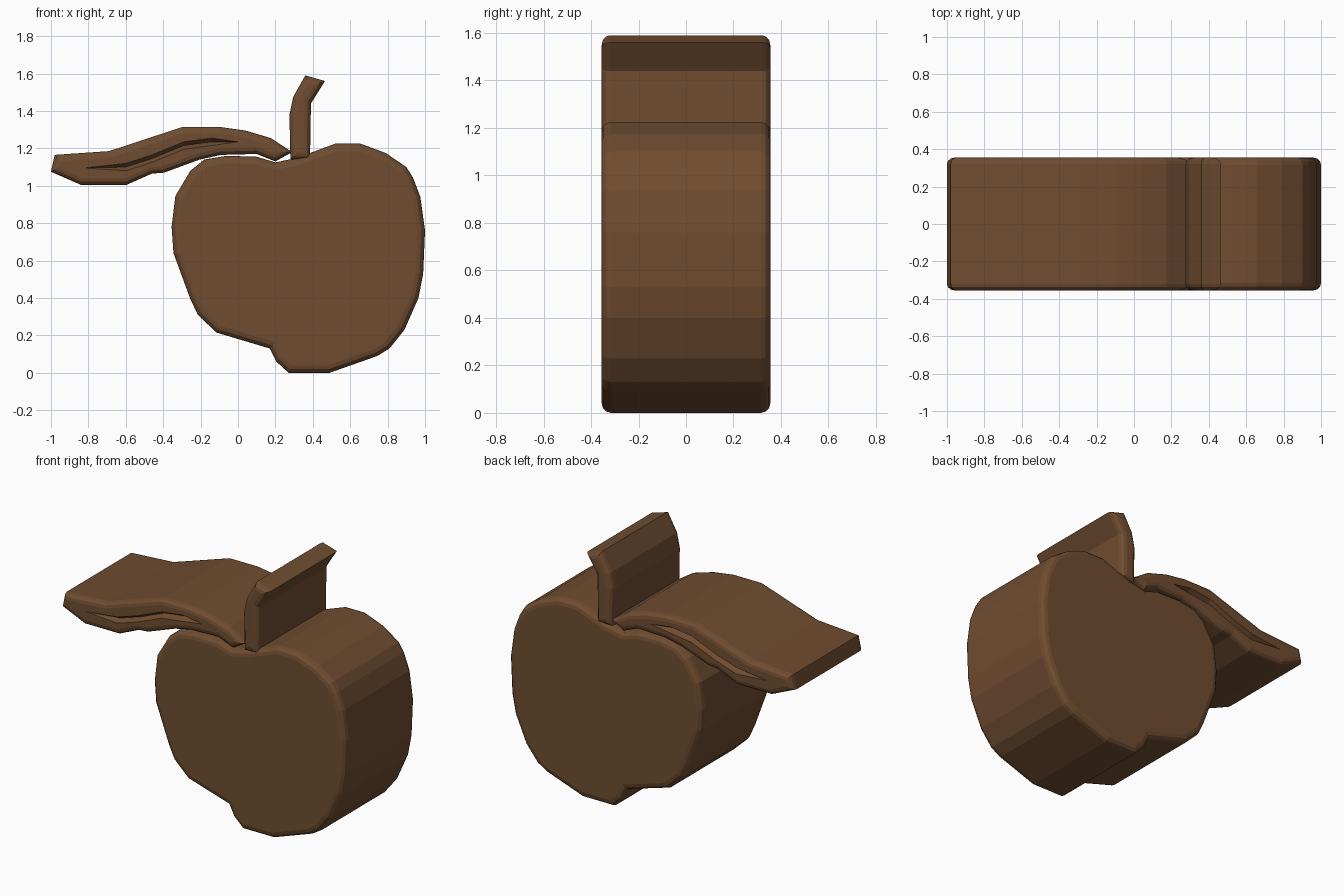
import bpy, bmesh, math
from mathutils import Vector

if "Cube" in bpy.data.objects:
    bpy.data.objects.remove(bpy.data.objects["Cube"])

HALF = 0.355      # half thickness in y

brown = bpy.data.materials.new("brown")
brown.diffuse_color = (0.16, 0.073, 0.03, 1)
brown.use_nodes = True
brown.node_tree.nodes["Principled BSDF"].inputs["Base Color"].default_value = brown.diffuse_color


def inset(pts, d):
    """Move a counter-clockwise outline inward by d with mitred corners."""
    out = []
    for i, p in enumerate(pts):
        a, b = (p - pts[i - 1]).normalized(), (pts[(i + 1) % len(pts)] - p).normalized()
        na, nb = Vector((-a.y, a.x)), Vector((-b.y, b.x))
        out.append(p + (na + nb) * d / max(1 + na.dot(nb), 0.6))
    return out


def slab(name, outline, bevel, vein=None):
    """Thick plate with rounded rims, optionally grooved along a vein line."""
    pts = [Vector(p) for p in outline]
    n = len(pts)
    if sum(pts[i - 1].cross(pts[i]) for i in range(n)) < 0:
        pts.reverse()
    steps = [math.radians(a) for a in (90, 60, 30, 0)]
    half_rings = [(HALF - bevel * (1 - math.sin(t)), bevel * (1 - math.cos(t))) for t in steps]
    rings = [(-y, d) for y, d in half_rings] + [(y, d) for y, d in reversed(half_rings)]

    bm = bmesh.new()
    loops = [[bm.verts.new((p.x, y, p.y)) for p in inset(pts, d)] for y, d in rings]
    for a, b in zip(loops, loops[1:]):
        for i in range(n):
            bm.faces.new((a[i - 1], a[i], b[i], b[i - 1]))

    # front and back caps
    for loop, s in ((loops[0], -1), (loops[-1], 1)):
        edges = [bm.edges.get((loop[i - 1], loop[i])) for i in range(n)]
        if vein:
            # V-shaped groove following the vein
            rows = []
            for k, (x, z) in enumerate(vein):
                if k in (0, len(vein) - 1):
                    rows.append([bm.verts.new((x, s * HALF, z))] * 3)
                else:
                    rows.append([bm.verts.new((x, s * (HALF - dep), z + dz))
                                 for dz, dep in ((0.02, 0), (0, 0.035), (-0.02, 0))])
            for a, b in zip(rows, rows[1:]):
                for j in (0, 1):
                    bm.faces.new(list(dict.fromkeys((a[j], a[j + 1], b[j + 1], b[j]))))
                edges += [bm.edges.get((a[0], b[0])), bm.edges.get((a[2], b[2]))]
        bmesh.ops.triangle_fill(bm, use_beauty=True, edges=edges)

    bmesh.ops.recalc_face_normals(bm, faces=bm.faces[:])
    mesh = bpy.data.meshes.new(name)
    bm.to_mesh(mesh)
    bm.free()
    mesh.materials.append(brown)
    obj = bpy.data.objects.new(name, mesh)
    bpy.context.collection.objects.link(obj)
    return obj


# fruit body
slab("apple_body", [
    (-0.18, 1.14), (-0.255, 1.08), (-0.335, 0.945), (-0.355, 0.78), (-0.345, 0.64),
    (-0.255, 0.395), (-0.215, 0.31), (-0.115, 0.215), (0.17, 0.13), (0.205, 0.06),
    (0.27, 0.0), (0.49, 0.0), (0.745, 0.09), (0.81, 0.13), (0.89, 0.23),
    (0.965, 0.40), (0.99, 0.53), (1.0, 0.76), (0.975, 0.94), (0.935, 1.045),
    (0.90, 1.10), (0.79, 1.175), (0.655, 1.225), (0.52, 1.225), (0.385, 1.175),
    (0.32, 1.15), (0.2, 1.125), (0.1, 1.155), (-0.06, 1.16)], 0.04)

# stalk
slab("stem", [
    (0.385, 1.14), (0.39, 1.44), (0.465, 1.56), (0.36, 1.59),
    (0.295, 1.475), (0.275, 1.38), (0.28, 1.14)], 0.035)

# leaf with its central vein
slab("leaf", [
    (0.29, 1.18), (0.175, 1.255), (0.04, 1.295), (-0.10, 1.315), (-0.295, 1.315),
    (-0.69, 1.185), (-0.98, 1.165), (-1.0, 1.075), (-0.84, 1.005), (-0.595, 1.005),
    (-0.46, 1.065), (-0.395, 1.07), (-0.205, 1.14), (-0.09, 1.165), (0.10, 1.17),
    (0.2, 1.13)], 0.035,
    vein=[(-0.82, 1.095), (-0.6, 1.10), (-0.46, 1.145), (-0.29, 1.215), (-0.14, 1.235), (0.0, 1.235)])
